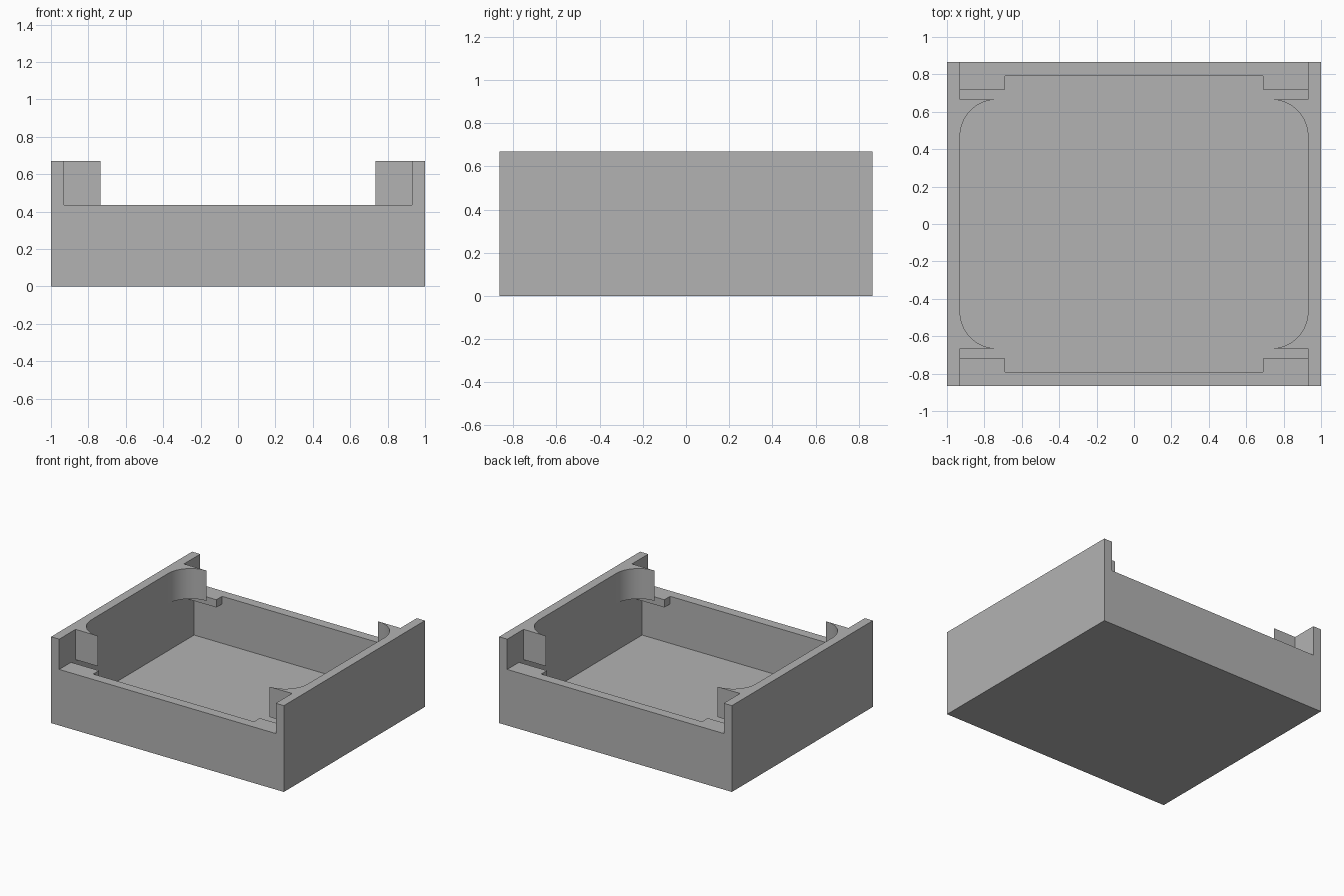
import bpy, bmesh
from math import sin, cos, pi, radians

cube = bpy.data.objects.get("Cube")
if cube:
    bpy.data.objects.remove(cube, do_unlink=True)

grey = bpy.data.materials.new("plain grey")
grey.use_nodes = True
colour = (0.45, 0.45, 0.45, 1)
grey.diffuse_color = colour
grey.node_tree.nodes["Principled BSDF"].inputs["Base Color"].default_value = colour

HALF_X, HALF_Y, HEIGHT = 1.0, 0.865, 0.67
INNER_X, INNER_Y = 0.93, 0.79
FLOOR, RIM = 0.07, 0.435


def prism(name, outline, low, high, axis="z"):
    """Extrude a flat outline along z (xy outline) or along x (yz outline)."""
    bm = bmesh.new()
    verts = [bm.verts.new((a, b, low) if axis == "z" else (low, a, b)) for a, b in outline]
    face = bm.faces.new(verts)
    moved = bmesh.ops.extrude_face_region(bm, geom=[face])["geom"]
    step = (0, 0, high - low) if axis == "z" else (high - low, 0, 0)
    bmesh.ops.translate(bm, vec=step, verts=[v for v in moved if isinstance(v, bmesh.types.BMVert)])
    bmesh.ops.recalc_face_normals(bm, faces=bm.faces)
    mesh = bpy.data.meshes.new(name)
    bm.to_mesh(mesh)
    bm.free()
    mesh.materials.append(grey)
    obj = bpy.data.objects.new(name, mesh)
    bpy.context.collection.objects.link(obj)
    return obj


def rect(x0, y0, x1, y1):
    return [(x0, y0), (x1, y0), (x1, y1), (x0, y1)]


def activate(obj):
    bpy.ops.object.select_all(action="DESELECT")
    obj.select_set(True)
    bpy.context.view_layer.objects.active = obj


# Tray: solid block with the cavity and the open space above the low walls cut out
tray = prism("tray", rect(-HALF_X, -HALF_Y, HALF_X, HALF_Y), 0, HEIGHT)
half = [(INNER_Y, FLOOR), (INNER_Y, RIM), (1, RIM), (1, 1)]
cutter = prism("cavity_cutter", half + [(-y, z) for y, z in reversed(half)],
               -INNER_X, INNER_X, axis="x")
cutter.hide_render = True
cut = tray.modifiers.new("cavity", "BOOLEAN")
cut.operation = "DIFFERENCE"
cut.solver = "EXACT"
cut.object = cutter
activate(tray)
bpy.ops.object.modifier_apply(modifier=cut.name)
bpy.data.objects.remove(cutter, do_unlink=True)

# Small ledges that widen the low walls at the corners
ledges = prism("corner_ledges", rect(0.69, 0.72, INNER_X, INNER_Y), RIM - 0.06, RIM)

# Curved corner braces on the tall side walls
BACK, RADIUS, STEPS = 0.665, 0.195, 16
arc = [(INNER_X - RADIUS + RADIUS * sin(t), BACK - RADIUS + RADIUS * cos(t))
       for t in (i / STEPS * pi / 2 for i in range(STEPS + 1))]
braces = prism("corner_braces", [(INNER_X, BACK)] + arc, RIM, HEIGHT)

# Repeat at all four corners
for obj in (ledges, braces):
    mirror = obj.modifiers.new("four corners", "MIRROR")
    mirror.use_axis = (True, True, False)
    activate(obj)
    bpy.ops.object.modifier_apply(modifier=mirror.name)
activate(braces)
bpy.ops.object.shade_smooth_by_angle(angle=radians(30))
